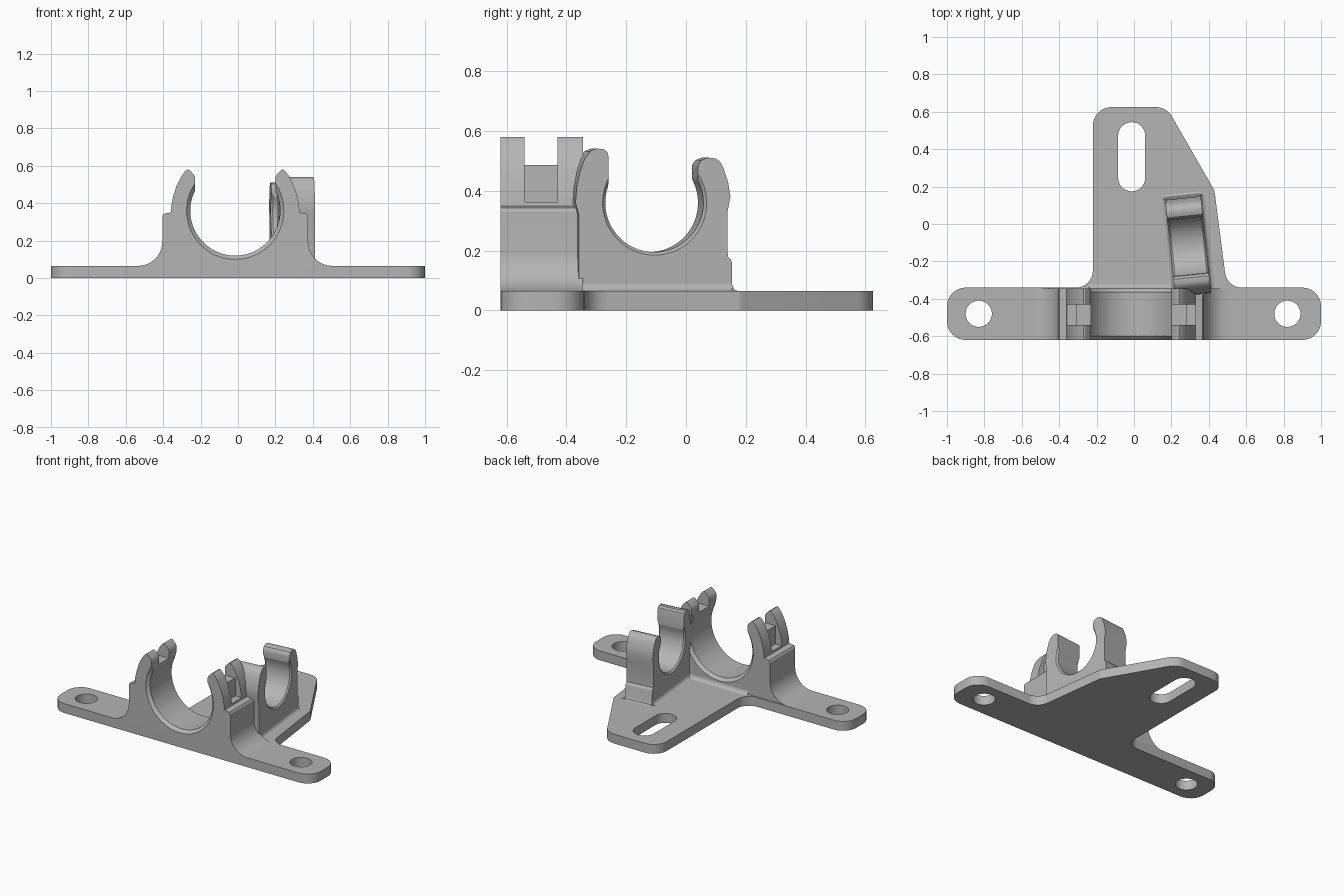
import bpy, bmesh, math
from mathutils import Matrix, Vector

if "Cube" in bpy.data.objects:
    bpy.data.objects.remove(bpy.data.objects["Cube"], do_unlink=True)

grey = bpy.data.materials.new("plain grey")
grey.use_nodes = True
grey.diffuse_color = (0.46, 0.46, 0.46, 1)
grey.node_tree.nodes["Principled BSDF"].inputs["Base Color"].default_value = grey.diffuse_color


def frame(a, b, d, origin):
    """Local profile axes a and b, extrusion axis d."""
    m = Matrix((a, b, d)).transposed().to_4x4()
    m.translation = Vector(origin)
    return m


def finish(bm, name, matrix):
    bm.transform(matrix)
    bmesh.ops.recalc_face_normals(bm, faces=bm.faces)
    mesh = bpy.data.meshes.new(name)
    bm.to_mesh(mesh)
    bm.free()
    obj = bpy.data.objects.new(name, mesh)
    mesh.materials.append(grey)
    bpy.context.collection.objects.link(obj)
    return obj


def prism(name, pts, d0, d1, matrix=Matrix()):
    bm = bmesh.new()
    face = bm.faces.new([bm.verts.new((x, y, d0)) for x, y in pts])
    top = bmesh.ops.extrude_face_region(bm, geom=[face])["geom"]
    bmesh.ops.translate(bm, vec=(0, 0, d1 - d0),
                        verts=[v for v in top if isinstance(v, bmesh.types.BMVert)])
    return finish(bm, name, matrix)


def cone(name, r0, r1, d0, d1, center, matrix):
    bm = bmesh.new()
    bmesh.ops.create_cone(bm, cap_ends=True, segments=64, radius1=r0, radius2=r1, depth=d1 - d0)
    return finish(bm, name, matrix @ Matrix.Translation((*center, (d0 + d1) / 2)))


def arc(cx, cy, r, a0, a1, n=8):
    angles = [math.radians(a0 + (a1 - a0) * i / n) for i in range(n + 1)]
    return [(cx + r * math.cos(a), cy + r * math.sin(a)) for a in angles]


def rounded(corners, n=8):
    """Replace each (x, y, radius) corner with a tangent arc."""
    out = []
    for i, (x, y, r) in enumerate(corners):
        p = Vector((x, y))
        u = (Vector(corners[i - 1][:2]) - p).normalized()
        w = (Vector(corners[(i + 1) % len(corners)][:2]) - p).normalized()
        half = u.angle(w) / 2
        c = p + (u + w).normalized() * r / math.sin(half)
        s, e = p + u * r / math.tan(half) - c, p + w * r / math.tan(half) - c
        sweep = s.angle_signed(e)
        for k in range(n + 1):
            q = s.copy()
            q.rotate(Matrix.Rotation(-sweep * k / n, 2))
            out.append(tuple(c + q))
    return out


def cut(obj, cutters):
    for c in cutters:
        c.hide_render = True
        mod = obj.modifiers.new("cut", "BOOLEAN")
        mod.operation, mod.solver, mod.object = "DIFFERENCE", "EXACT", c
        bpy.context.view_layer.objects.active = obj
        bpy.ops.object.modifier_apply(modifier=mod.name)
        bpy.data.objects.remove(c, do_unlink=True)


T = 0.065      # plate thickness
AX = -0.015    # main clip axis

# Base plate with two screw holes and an adjusting slot
plate = prism("base_plate", rounded([
    (-1, -0.62, 0.1), (1, -0.62, 0.1), (1, -0.34, 0.1), (0.497, -0.34, 0.09),
    (0.43, 0.18, 0.04), (0.174, 0.625, 0.1), (-0.22, 0.625, 0.1),
    (-0.22, -0.34, 0.09), (-1, -0.34, 0.1)]), 0, T)
slot = arc(-0.0125, 0.472, 0.0725, 0, 180, 16) + arc(-0.0125, 0.247, 0.0725, 180, 360, 16)
cut(plate, [cone("hole_cutter", 0.07, 0.07, -0.1, 0.2, (x, -0.48), Matrix()) for x in (-0.83, 0.82)]
    + [prism("slot_cutter", slot, -0.1, 0.2)])

# Main clip: half profile mirrored about its axis
half = arc(0.52, T + 0.13, 0.13, 270, 180, 10)
half += [(0.39, 0.33), (0.382, 0.343), (0.37, 0.346), (0.345, 0.35), (0.341, 0.39), (0.331, 0.44),
         (0.313, 0.495), (0.288, 0.545), (0.268, 0.571), (0.256, 0.58), (0.246, 0.578),
         (0.222, 0.554), (0.215, 0.54)]
half += arc(0, 0.36, 0.24, 26.5, -90, 28)
profile = half + [(-x, z) for x, z in reversed(half[:-1])]
front = frame((1, 0, 0), (0, 0, 1), (0, 1, 0), (AX, 0, 0))
Y0, Y1 = -0.62, -0.345
main = prism("main_clip", profile, Y0, Y1, front)
cutters = [cone("rim_cutter", 0.27, 0.23, Y0 - 0.01, Y0 + 0.03, (0, 0.36), front),
           cone("rim_cutter", 0.23, 0.27, Y1 - 0.03, Y1 + 0.01, (0, 0.36), front)]
# Strap grooves across both fingers
groove = [(0.295, 0.362), (0.5, 0.362), (0.5, 0.7), (0.1, 0.7), (0.1, 0.487), (0.295, 0.487)]
for side in (-1, 1):
    cutters.append(prism("groove_cutter", [(side * x, z) for x, z in groove], -0.54, -0.43, front))
cut(main, cutters)

# Small clip, turned slightly about the vertical
t = math.radians(6)
side_frame = frame((-math.sin(t), math.cos(t), 0), (0, 0, 1),
                   (math.cos(t), math.sin(t), 0), (0.2885, -0.115, 0))
W = 0.096
pts = [(0.28, T), (0.268, 0.07), (0.261, 0.085), (0.26, 0.16), (0.256, 0.17), (0.246, 0.18),
       (0.245, 0.33), (0.255, 0.38), (0.247, 0.43), (0.232, 0.475), (0.22, 0.498), (0.205, 0.508),
       (0.18, 0.511), (0.158, 0.503), (0.147, 0.488), (0.145, 0.475)]
pts += arc(0, 0.36, 0.165, 28, -200, 44)
pts += [(-0.155, 0.515), (-0.159, 0.53), (-0.172, 0.54), (-0.195, 0.541), (-0.215, 0.533),
        (-0.235, 0.508), (-0.252, 0.46), (-0.262, 0.41), (-0.266, 0.36), (-0.255, 0.32), (-0.255, T)]
small = prism("small_clip", pts, -W, W, side_frame)
cut(small, [cone("rim_cutter", 0.185, 0.155, -W - 0.01, -W + 0.02, (0, 0.36), side_frame),
            cone("rim_cutter", 0.155, 0.185, W - 0.02, W + 0.01, (0, 0.36), side_frame)])

# Concave fillets where the clips meet the plate
R = 0.025
fillet = [(0, 0)] + arc(R, R, R, 270, 180, 5)
back = frame((0, 1, 0), (0, 0, 1), (1, 0, 0), (0, Y1, T))
prism("main_clip_fillet", fillet, -0.24, 0.23, back)
d = side_frame.to_3x3().transposed()
for name, s, length in (("inner_fillet", -1, 0.26), ("outer_fillet", 1, 0.26)):
    base = side_frame.translation + d[2] * W * s + Vector((0, 0, T))
    prism("small_clip_" + name, fillet, -0.25, length, frame(d[2] * s, d[1], d[0], base))

# Smooth curved walls, keep hard edges
for obj in list(bpy.context.scene.objects):
    if obj.type == "MESH" and obj.data.materials and obj.data.materials[0] == grey:
        bpy.ops.object.select_all(action="DESELECT")
        obj.select_set(True)
        bpy.context.view_layer.objects.active = obj
        bpy.ops.object.shade_smooth_by_angle(angle=math.radians(30))
